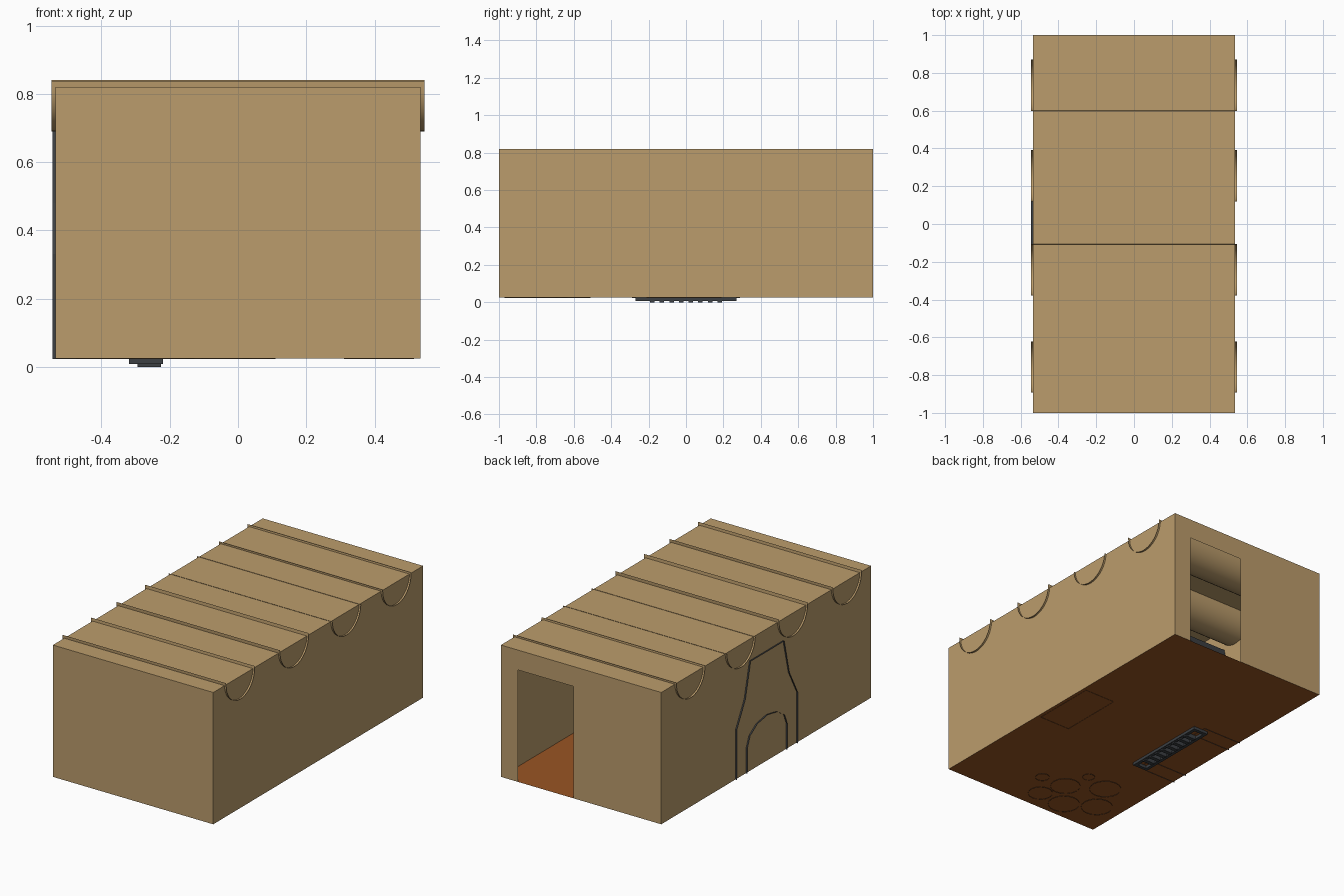
import bpy, bmesh, math

if "Cube" in bpy.data.objects:
    bpy.data.objects.remove(bpy.data.objects["Cube"])

W, L, Z0, Z1 = 0.535, 1.0, 0.025, 0.82    # half width, half length, floor, ceiling


def material(name, rgb):
    m = bpy.data.materials.new(name)
    m.diffuse_color = (*rgb, 1)
    m.use_nodes = True
    m.node_tree.nodes["Principled BSDF"].inputs["Base Color"].default_value = m.diffuse_color
    return m


TAN = material("tan_plaster", (0.50, 0.335, 0.15))
FLOOR = material("floor_brown", (0.32, 0.09, 0.017))
IRON = material("dark_grey", (0.045, 0.05, 0.056))
WOOD = material("dark_wood", (0.09, 0.045, 0.02))


def make(name, faces, mat, smooth=False):
    """Object from a list of polygons (each a list of points)."""
    bm = bmesh.new()
    for f in faces:
        bm.faces.new([bm.verts.new(p) for p in f])
    bmesh.ops.remove_doubles(bm, verts=bm.verts, dist=1e-5)
    for f in bm.faces:
        f.smooth = smooth
    me = bpy.data.meshes.new(name)
    bm.to_mesh(me)
    bm.free()
    me.materials.append(mat)
    ob = bpy.data.objects.new(name, me)
    bpy.context.collection.objects.link(ob)
    return ob


def box_faces(x0, x1, y0, y1, z0, z1, bottom=True):
    a = [(x0, y0), (x1, y0), (x1, y1), (x0, y1)]
    lo = [(*p, z0) for p in a]
    hi = [(*p, z1) for p in a]
    faces = [[lo[i], lo[(i + 1) % 4], hi[(i + 1) % 4], hi[i]] for i in range(4)]
    faces.append(hi)
    if bottom:
        faces.append(lo[::-1])
    return faces


# Room shell: thin walls, with a doorway in the back wall
make("floor", [[(-W, -L, Z0), (-W, L, Z0), (W, L, Z0), (W, -L, Z0)]], FLOOR)
make("ceiling", [[(-W, -L, Z1), (W, -L, Z1), (W, L, Z1), (-W, L, Z1)]], TAN)
make("front_wall", [[(-W, -L, Z0), (W, -L, Z0), (W, -L, Z1), (-W, -L, Z1)]], TAN)
make("right_wall", [[(W, -L, Z0), (W, L, Z0), (W, L, Z1), (W, -L, Z1)]], TAN)
make("left_wall", [[(-W, L, Z0), (-W, -L, Z0), (-W, -L, Z1), (-W, L, Z1)]], TAN)
make("back_wall", [[(x, L, z) for x, z in (
    (W, Z0), (0.42, Z0), (0.42, 0.70), (0.05, 0.70), (0.05, Z0),
    (-W, Z0), (-W, Z1), (W, Z1))]], TAN)

# Half-round ceiling beams: open shells whose edges poke through the roof
for i, (cy, top) in enumerate([(-0.757, 0.838), (-0.243, 0.84),
                               (0.255, 0.822), (0.735, 0.832)]):
    r, n = 0.136, 20
    arc = [(cy + r * math.cos(math.pi * k / n), Z1 + 0.006 - r * math.sin(math.pi * k / n))
           for k in range(n + 1)]
    arc = [(arc[0][0], top)] + arc[1:-1] + [(arc[-1][0], top)]
    make(f"ceiling_beam_{i + 1}",
         [[(-0.546, *p), (0.546, *p), (0.546, *q), (-0.546, *q)]
          for p, q in zip(arc, arc[1:])], TAN, smooth=True)

# Fireplace: tapered hood with an arched opening, set through the left wall
right = [(0.29, 0.023), (0.29, 0.33), (0.21, 0.48), (0.16, 0.69)]
outer = right + [(-y, z) for y, z in right[::-1]]
inner = [(-0.19, 0.023)] + [(-0.19 * math.cos(math.pi * k / 6),
                             0.18 + 0.125 * math.sin(math.pi * k / 6))
                            for k in range(7)] + [(0.19, 0.023)]
fire = [[(-0.28, *p) for p in outer + inner]]
for line in (outer, inner):
    fire += [[(-0.544, *p), (-0.28, *p), (-0.28, *q), (-0.544, *q)]
             for p, q in zip(line, line[1:])]
make("fireplace", fire, IRON)

# Hearth grate: frame with cross bars, sunk slightly through the floor
grate = []
for x in (-0.31, -0.23):
    grate += box_faces(x - 0.01, x + 0.01, -0.27, 0.27, 0.008, 0.05)
for y in (-0.26, 0.26):
    grate += box_faces(-0.32, -0.22, y - 0.01, y + 0.01, 0.008, 0.05)
for k in range(8):
    y = -0.18 + k * 0.36 / 7
    grate += box_faces(-0.295, -0.225, y - 0.012, y + 0.012, 0.0, 0.05)
make("hearth_grate", grate, IRON)

# Bench along the right wall
make("bench", box_faces(0.31, 0.515, -0.21, 0.19, 0.0235, 0.16, False), WOOD)

# Barrels and small kegs in the front corner, open at the bottom
for i, (x, y, r) in enumerate([
        (0.07, -0.726, 0.04), (-0.095, -0.72, 0.085), (-0.13, -0.556, 0.035),
        (-0.29, -0.60, 0.09), (-0.037, -0.872, 0.07), (-0.218, -0.88, 0.09),
        (-0.384, -0.786, 0.09)]):
    n, h = 16, r * 2.6
    rings = [[(x + r * s * math.cos(2 * math.pi * k / n),
               y + r * s * math.sin(2 * math.pi * k / n), 0.0225 + h * t)
              for k in range(n)]
             for t, s in ((0, 1), (0.3, 1.14), (0.7, 1.14), (1, 1))]
    faces = [[a[k], a[(k + 1) % n], b[(k + 1) % n], b[k]]
             for a, b in zip(rings, rings[1:]) for k in range(n)]
    make(f"barrel_{i + 1}", faces + [rings[-1]], WOOD)
